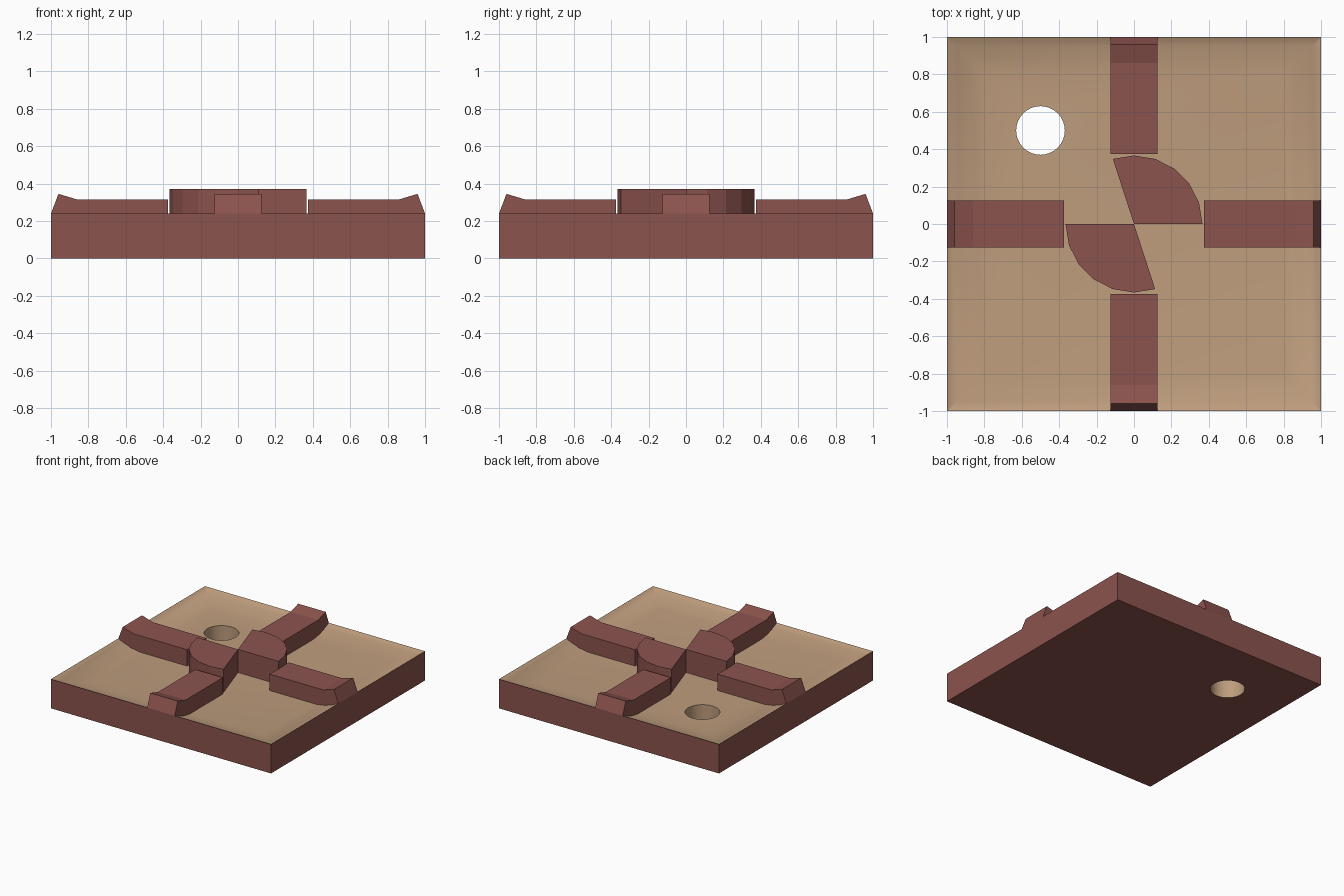
import bpy, bmesh, math
from mathutils import Matrix

if "Cube" in bpy.data.objects:
    bpy.data.objects.remove(bpy.data.objects["Cube"])


def material(name, rgb):
    m = bpy.data.materials.new(name)
    m.diffuse_color = (*rgb, 1)
    m.use_nodes = True
    m.node_tree.nodes["Principled BSDF"].inputs["Base Color"].default_value = m.diffuse_color
    return m


RED = material("brick red", (0.262, 0.087, 0.076))
TAN = material("tan", (0.515, 0.337, 0.205))


def make(name, bm, mats):
    bmesh.ops.recalc_face_normals(bm, faces=bm.faces)
    me = bpy.data.meshes.new(name)
    bm.to_mesh(me)
    bm.free()
    ob = bpy.data.objects.new(name, me)
    bpy.context.collection.objects.link(ob)
    for m in mats:
        me.materials.append(m)
    return ob


def prism(name, points, vec, rot, mats):
    """Extrude a closed outline along vec, then turn it about z."""
    bm = bmesh.new()
    face = bm.faces.new([bm.verts.new(p) for p in points])
    ext = bmesh.ops.extrude_face_region(bm, geom=[face])
    top = [v for v in ext["geom"] if isinstance(v, bmesh.types.BMVert)]
    bmesh.ops.translate(bm, verts=top, vec=vec)
    bm.transform(Matrix.Rotation(rot, 4, "Z"))
    return make(name, bm, mats)


# Dished square tile: nested square rings, (half width, height)
FLOOR = 0.18
rings = [(1, 0), (1, 0.24), (0.95, 0.217), (0.88, 0.192), (0.8, FLOOR)]
bm = bmesh.new()
loops = [[bm.verts.new((sx * h, sy * h, z))
          for sx, sy in ((-1, -1), (1, -1), (1, 1), (-1, 1))] for h, z in rings]
bm.faces.new(loops[0])
for i in range(len(loops) - 1):
    for k in range(4):
        n = (k + 1) % 4
        f = bm.faces.new((loops[i][k], loops[i][n], loops[i + 1][n], loops[i + 1][k]))
        f.material_index = 1 if i else 0
bm.faces.new(loops[-1]).material_index = 1
tile = make("tile", bm, [RED, TAN])

# Drain hole through the tile
bm = bmesh.new()
bmesh.ops.create_cone(bm, cap_ends=True, segments=32, radius1=0.13, radius2=0.13,
                      depth=1, matrix=Matrix.Translation((-0.5, 0.5, 0.1)))
for f in bm.faces:
    f.material_index = 1
cutter = make("hole_cutter", bm, [RED, TAN])
cutter.hide_render = True
mod = tile.modifiers.new("hole", "BOOLEAN")
mod.operation = "DIFFERENCE"
mod.solver = "EXACT"
mod.object = cutter
bpy.context.view_layer.objects.active = tile
tile.select_set(True)
bpy.ops.object.modifier_apply(modifier=mod.name)
bpy.data.objects.remove(cutter)
bpy.ops.object.shade_smooth_by_angle(angle=math.radians(30))

# Four bars with raised outer ends
bar = [(0.375, 0.16), (0.375, 0.315), (0.86, 0.315), (0.96, 0.345), (1, 0.24), (0.99, 0.16)]
for i in range(4):
    prism(f"bar_{i + 1}", [(x, -0.125, z) for x, z in bar], (0, 0.25, 0),
          i * math.pi / 2, [RED])

# Two opposed fan-shaped wedges in the middle
fan = [(0, 0, 0.16)] + [(0.366 * math.cos(math.radians(a)),
                         0.366 * math.sin(math.radians(a)), 0.16)
                        for a in range(0, 109, 18)]
for i in range(2):
    prism(f"centre_wedge_{i + 1}", fan, (0, 0, 0.21), i * math.pi, [RED])
